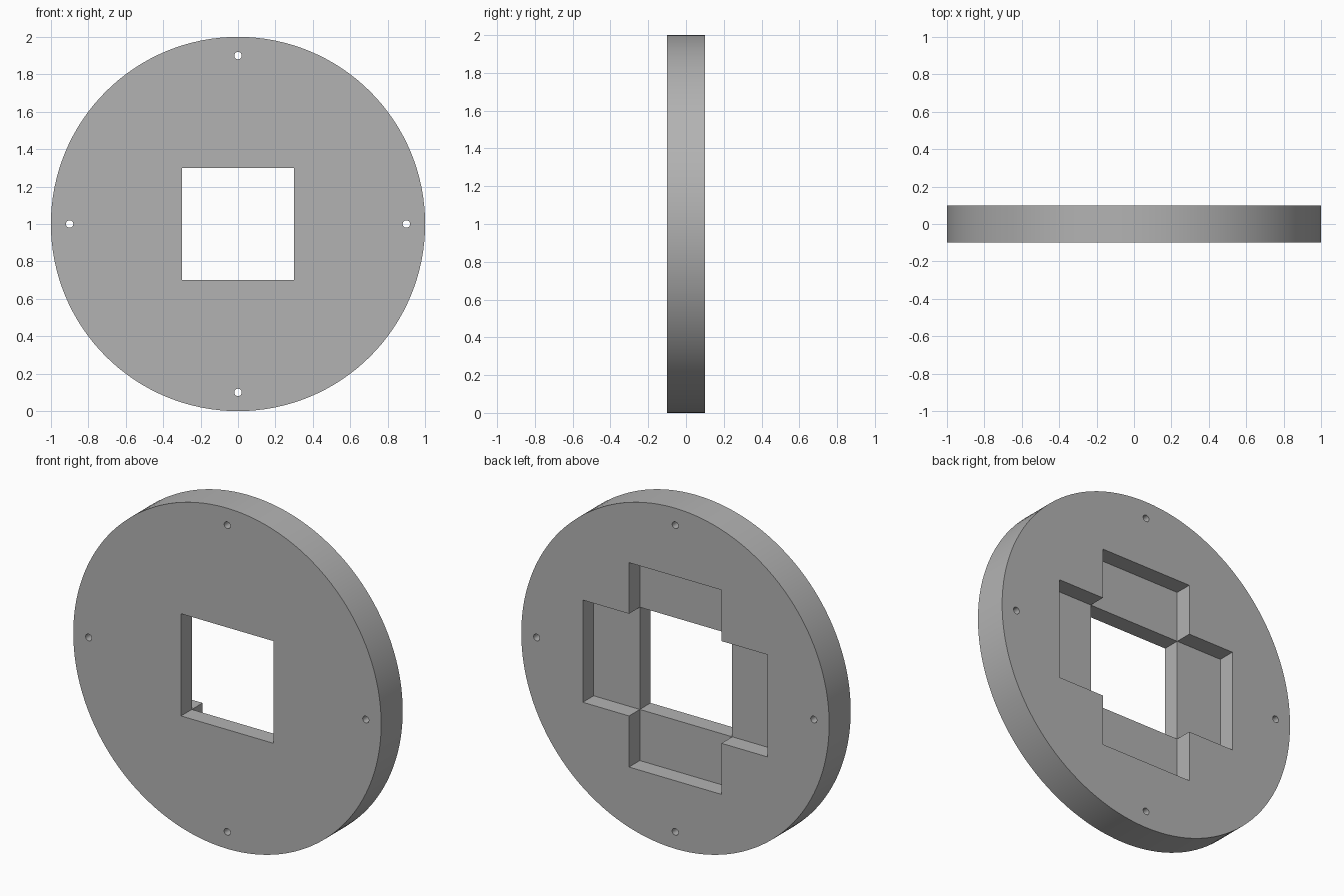
import bpy
import math

cube = bpy.data.objects.get("Cube")
if cube:
    bpy.data.objects.remove(cube, do_unlink=True)

CENTRE = 1.0       # height of the disc axis
THICK = 0.2
HOLE = 0.6         # side of the square opening, and width of the recess arms
ARM = 1.2          # full length of the recess arms
RECESS = 0.1       # depth of the recess in the back face

grey = bpy.data.materials.new("plain grey")
grey.use_nodes = True
colour = (0.45, 0.45, 0.45, 1)
grey.diffuse_color = colour
grey.node_tree.nodes["Principled BSDF"].inputs["Base Color"].default_value = colour


def cylinder(name, radius, depth, x, z, sides):
    bpy.ops.mesh.primitive_cylinder_add(
        vertices=sides, radius=radius, depth=depth,
        location=(x, 0, z), rotation=(math.pi / 2, 0, 0))
    ob = bpy.context.object
    ob.name = name
    bpy.ops.object.transform_apply(location=True, rotation=True, scale=True)
    return ob


def box(name, size, y):
    bpy.ops.mesh.primitive_cube_add(size=1, location=(0, y, CENTRE))
    ob = bpy.context.object
    ob.name = name
    ob.scale = size
    bpy.ops.object.transform_apply(location=True, rotation=True, scale=True)
    return ob


def cut(target, cutter):
    cutter.hide_render = True
    mod = target.modifiers.new(cutter.name, 'BOOLEAN')
    mod.operation = 'DIFFERENCE'
    mod.solver = 'EXACT'
    mod.object = cutter
    bpy.ops.object.select_all(action='DESELECT')
    target.select_set(True)
    bpy.context.view_layer.objects.active = target
    bpy.ops.object.modifier_apply(modifier=mod.name)
    bpy.data.objects.remove(cutter, do_unlink=True)


# Round plate standing on its rim
plate = cylinder("round_plate", 1.0, THICK, 0, CENTRE, 128)
plate.data.materials.append(grey)

# Cross-shaped recess in the back: one wide and one tall pocket
pocket_depth = 2 * RECESS
pocket_y = THICK / 2
cut(plate, box("wide_pocket", (ARM, pocket_depth, HOLE), pocket_y))
cut(plate, box("tall_pocket", (HOLE, pocket_depth, ARM), pocket_y))

# Square opening right through the middle
cut(plate, box("square_opening", (HOLE, 1, HOLE), 0))

# Four screw holes near the rim
for i in range(4):
    a = i * math.pi / 2
    cut(plate, cylinder("screw_hole", 0.02, 1, 0.9 * math.cos(a),
                        CENTRE + 0.9 * math.sin(a), 32))

# Smooth rim and holes, sharp edges elsewhere
plate.select_set(True)
bpy.context.view_layer.objects.active = plate
bpy.ops.object.shade_smooth_by_angle(angle=math.radians(30))
